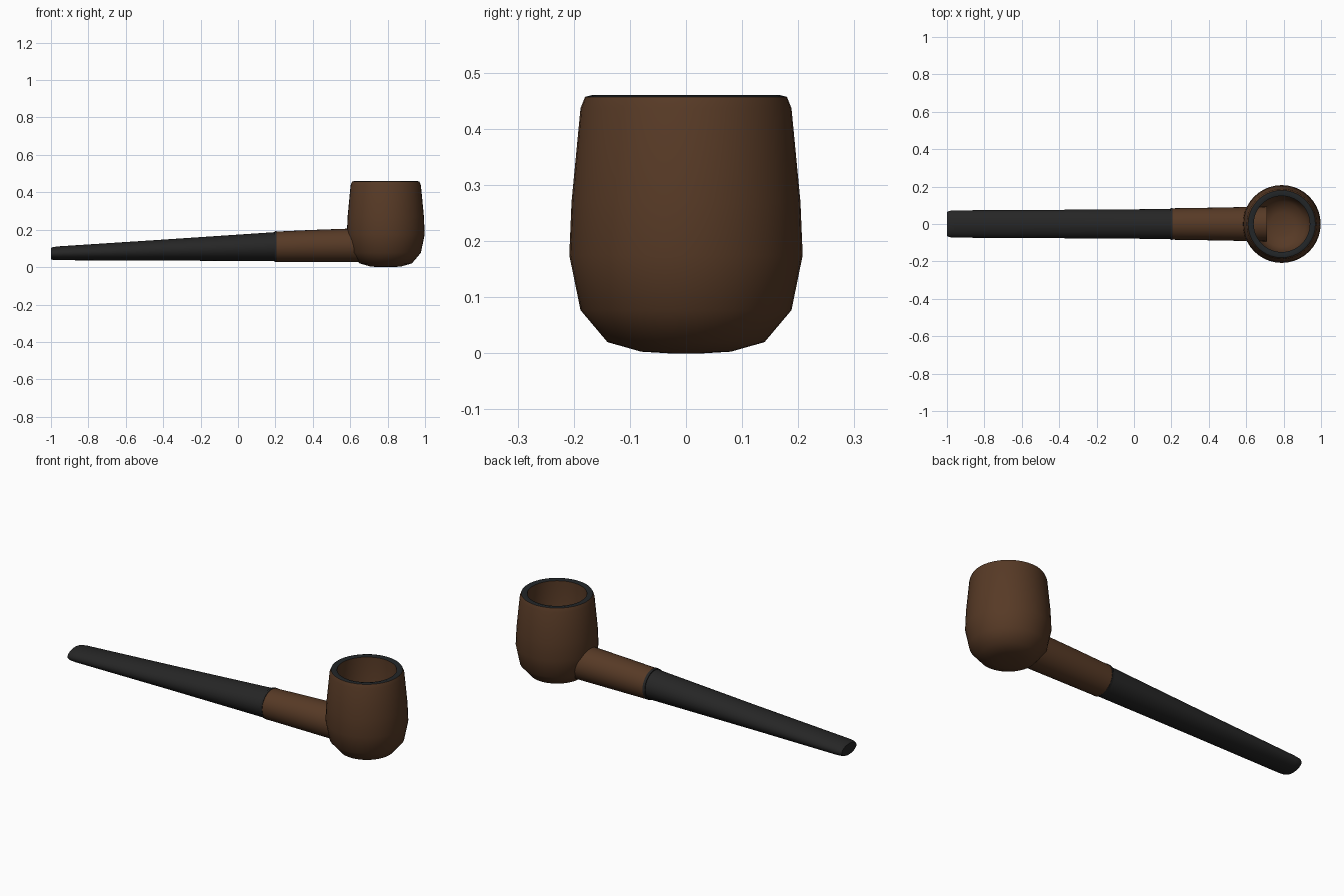
import bpy
import bmesh
from math import cos, sin, pi, radians

cube = bpy.data.objects.get("Cube")
if cube:
    bpy.data.objects.remove(cube)


def material(name, color):
    mat = bpy.data.materials.new(name)
    mat.use_nodes = True
    mat.diffuse_color = (*color, 1)
    bsdf = mat.node_tree.nodes["Principled BSDF"]
    bsdf.inputs["Base Color"].default_value = (*color, 1)
    bsdf.inputs["Roughness"].default_value = 0.6
    return mat


wood = material("brown wood", (0.095, 0.042, 0.019))
black = material("black stem", (0.019, 0.019, 0.019))
char = material("charred rim", (0.016, 0.019, 0.021))


def loft(name, rings, mats, smooth_angle=40):
    """Skin a list of point rings, capping both ends."""
    bm = bmesh.new()
    loops = [[bm.verts.new(p) for p in ring] for ring in rings]
    for a, b in zip(loops, loops[1:]):
        n = len(a)
        for i in range(n):
            j = (i + 1) % n
            bm.faces.new((a[i], a[j], b[j], b[i]))
    bm.faces.new(loops[0][::-1])
    bm.faces.new(loops[-1])
    bmesh.ops.recalc_face_normals(bm, faces=bm.faces)
    mesh = bpy.data.meshes.new(name)
    bm.to_mesh(mesh)
    bm.free()
    for mat in mats:
        mesh.materials.append(mat)
    obj = bpy.data.objects.new(name, mesh)
    bpy.context.collection.objects.link(obj)
    bpy.ops.object.select_all(action="DESELECT")
    obj.select_set(True)
    bpy.context.view_layer.objects.active = obj
    bpy.ops.object.shade_smooth_by_angle(angle=radians(smooth_angle))
    return obj


def flat_ring(r, z, n=40):
    return [(0.79 + r * cos(2 * pi * i / n), r * sin(2 * pi * i / n), z) for i in range(n)]


def cross_ring(x, bottom, top, half_width, n=32):
    mid, half = (top + bottom) / 2, (top - bottom) / 2
    return [(x, half_width * cos(2 * pi * i / n), mid + half * sin(2 * pi * i / n)) for i in range(n)]


# Bowl: outer wall, rim, then the tobacco chamber
profile = [(0.08, 0.003), (0.14, 0.02), (0.188, 0.077), (0.208, 0.175),
           (0.204, 0.27), (0.188, 0.437), (0.18, 0.457), (0.168, 0.46),
           (0.15, 0.455), (0.15, 0.14), (0.12, 0.085), (0.06, 0.06)]
bowl = loft("bowl", [flat_ring(0.03, 0)] + [flat_ring(r, z) for r, z in profile], [wood, char])

# Charred lip: upward faces close to the top
for face in bowl.data.polygons:
    if face.center.z > 0.45 and face.normal.z > 0.5:
        face.material_index = 1

# Shank reaching into the chamber
loft("shank", [cross_ring(0.205, 0.028, 0.19, 0.084),
               cross_ring(0.4, 0.027, 0.199, 0.087),
               cross_ring(0.71, 0.026, 0.21, 0.093)], [wood])

# Collar between shank and stem
loft("collar", [cross_ring(0.194, 0.029, 0.191, 0.084),
                cross_ring(0.207, 0.027, 0.193, 0.086)], [black])

# Tapered stem with a rounded bit
loft("stem", [cross_ring(-1.0, 0.042, 0.102, 0.064),
              cross_ring(-0.99, 0.039, 0.107, 0.07),
              cross_ring(-0.96, 0.037, 0.111, 0.073),
              cross_ring(-0.4, 0.035, 0.147, 0.076),
              cross_ring(0.2, 0.032, 0.187, 0.08)], [black])
